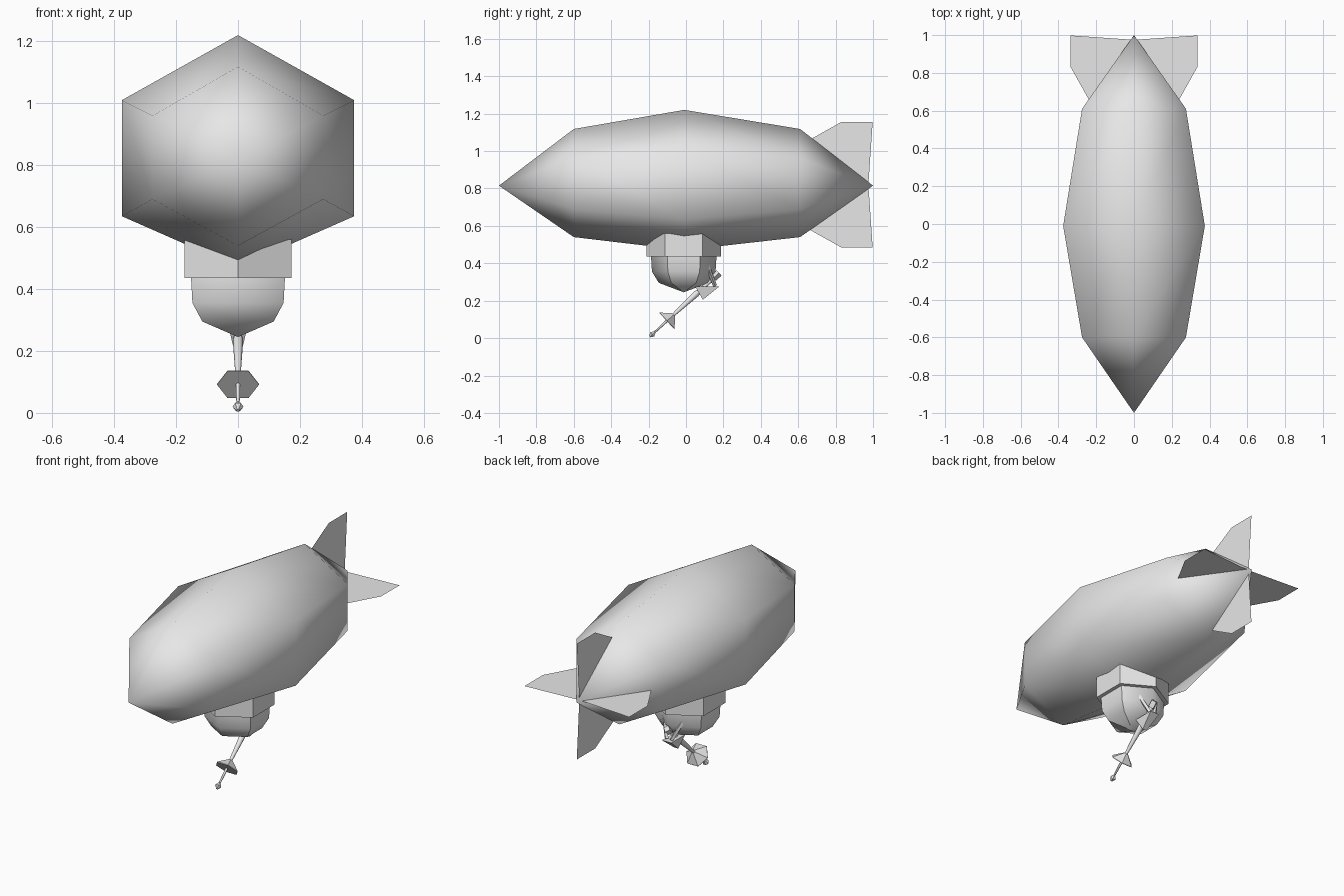
import bpy, bmesh, math
from mathutils import Vector

cube = bpy.data.objects.get("Cube")
if cube:
    bpy.data.objects.remove(cube, do_unlink=True)

grey = bpy.data.materials.new("plain_grey")
grey.use_nodes = True
grey.diffuse_color = (0.8, 0.8, 0.8, 1)
grey.node_tree.nodes["Principled BSDF"].inputs["Base Color"].default_value = (0.8, 0.8, 0.8, 1)


def finish(name, bm, smooth=False):
    bmesh.ops.recalc_face_normals(bm, faces=bm.faces)
    mesh = bpy.data.meshes.new(name)
    for f in bm.faces:
        f.smooth = smooth
    bm.to_mesh(mesh)
    bm.free()
    mesh.materials.append(grey)
    ob = bpy.data.objects.new(name, mesh)
    bpy.context.collection.objects.link(ob)
    return ob


def loft(rings):
    """Skin a list of rings; a one-point ring is a tip, open ends are capped."""
    bm = bmesh.new()
    rows = [[bm.verts.new(p) for p in r] for r in rings]
    for a, b in zip(rows, rows[1:]):
        n = max(len(a), len(b))
        for i in range(n):
            j = (i + 1) % n
            quad = [a[i % len(a)], a[j % len(a)], b[j % len(b)], b[i % len(b)]]
            bm.faces.new(list(dict.fromkeys(quad)))
    for r in (rows[0], rows[-1]):
        if len(r) > 2:
            bm.faces.new(r)
    return bm


def ring(center, axis, radius, sides=6):
    """Polygon around an axis lying in the x = 0 plane, first corner on x."""
    c = Vector(center)
    if radius == 0:
        return [c]
    u = Vector((1, 0, 0))
    if abs(axis.x) > 0.9:
        u = Vector((0, 1, 0))
    u = (u - axis * u.dot(axis)).normalized()
    v = axis.cross(u)
    turn = [2 * math.pi * i / sides for i in range(sides)]
    return [c + (u * math.cos(t) + v * math.sin(t)) * radius for t in turn]


# Envelope: six-sided hull with pointed ends
def hull_ring(y, half, top, high, low, bottom):
    return [(0, y, top), (half, y, high), (half, y, low),
            (0, y, bottom), (-half, y, low), (-half, y, high)]


finish("envelope", loft([
    [(0, -1, 0.815)],
    hull_ring(-0.6, 0.275, 1.118, 0.96, 0.69, 0.54),
    hull_ring(-0.01, 0.375, 1.22, 1.01, 0.635, 0.47),
    hull_ring(0.61, 0.275, 1.118, 0.96, 0.69, 0.54),
    [(0, 1, 0.815)]]), True)

# Tail fins: four thin blades in a cross
fin = [(0.0, 0.975), (0.335, 0.998), (0.335, 0.83), (0.24, 0.66), (0.1, 0.7)]
for name, dx, dz in (("left_fin", 1, 0), ("right_fin", -1, 0),
                     ("top_fin", 0, 1), ("bottom_fin", 0, -1)):
    bm = bmesh.new()
    bm.faces.new([bm.verts.new((r * dx, y, 0.82 + r * dz)) for r, y in fin])
    finish(name, bm)

# Gondola: hexagonal collar with a domed cabin below
MID = -0.012


def hexagon(z, r):
    if r == 0:
        return [(0, MID, z)]
    angles = [math.radians(90 + 60 * i) for i in range(6)]
    return [(r * math.cos(a), MID + r * math.sin(a), z) for a in angles]


finish("gondola_collar", loft([hexagon(0.435, 0.2), hexagon(0.56, 0.2)]))
cabin = loft([hexagon(0.45, 0.175), hexagon(0.435, 0.175), hexagon(0.355, 0.17),
              hexagon(0.295, 0.133), hexagon(0.245, 0)])
cabin.normal_update()
for e in cabin.edges:
    sides = [abs(f.calc_center_median().y - MID) < 0.01 for f in e.link_faces]
    e.smooth = len(set(sides)) == 1
finish("gondola_cabin", cabin, True)

# Lance: tapered pole slanting forward and down
tip = Vector((0, -0.18, 0.02))
axis = Vector((0, 0.735, 0.678)).normalized()


def turned(name, profile, sides=6, smooth=False):
    return finish(name, loft([ring(tip + axis * d, axis, r, sides) for d, r in profile]), smooth)


turned("lance_pole", [(0, 0.005), (0.14, 0.008), (0.32, 0.017), (0.34, 0.011), (0.46, 0.011)], 8, True)
turned("lance_tip", [(-0.018, 0.006), (0, 0.018), (0.018, 0.006)])
turned("lance_guard", [(0.105, 0.068), (0.108, 0.068), (0.155, 0.012)])
turned("lance_grip", [(0.445, 0.02), (0.485, 0.02)], 4)

# Wedge mount under the upper end of the pole
wedge = [(0.05, 0.275), (0.177, 0.275), (0.09, 0.205)]
halves = (0.03, 0.03, 0.013)
finish("lance_mount", loft([[(s * w, y, z) for (y, z), w in zip(wedge, halves)] for s in (-1, 1)]))

# Pair of struts hanging the mount from the collar
for name, s in (("left_strut", 1), ("right_strut", -1)):
    top, foot = Vector((s * 0.09, 0.09, 0.45)), Vector((s * 0.015, 0.155, 0.28))
    along = (foot - top).normalized()
    finish(name, loft([ring(top, along, 0.011, 4), ring(foot, along, 0.011, 4)]))
